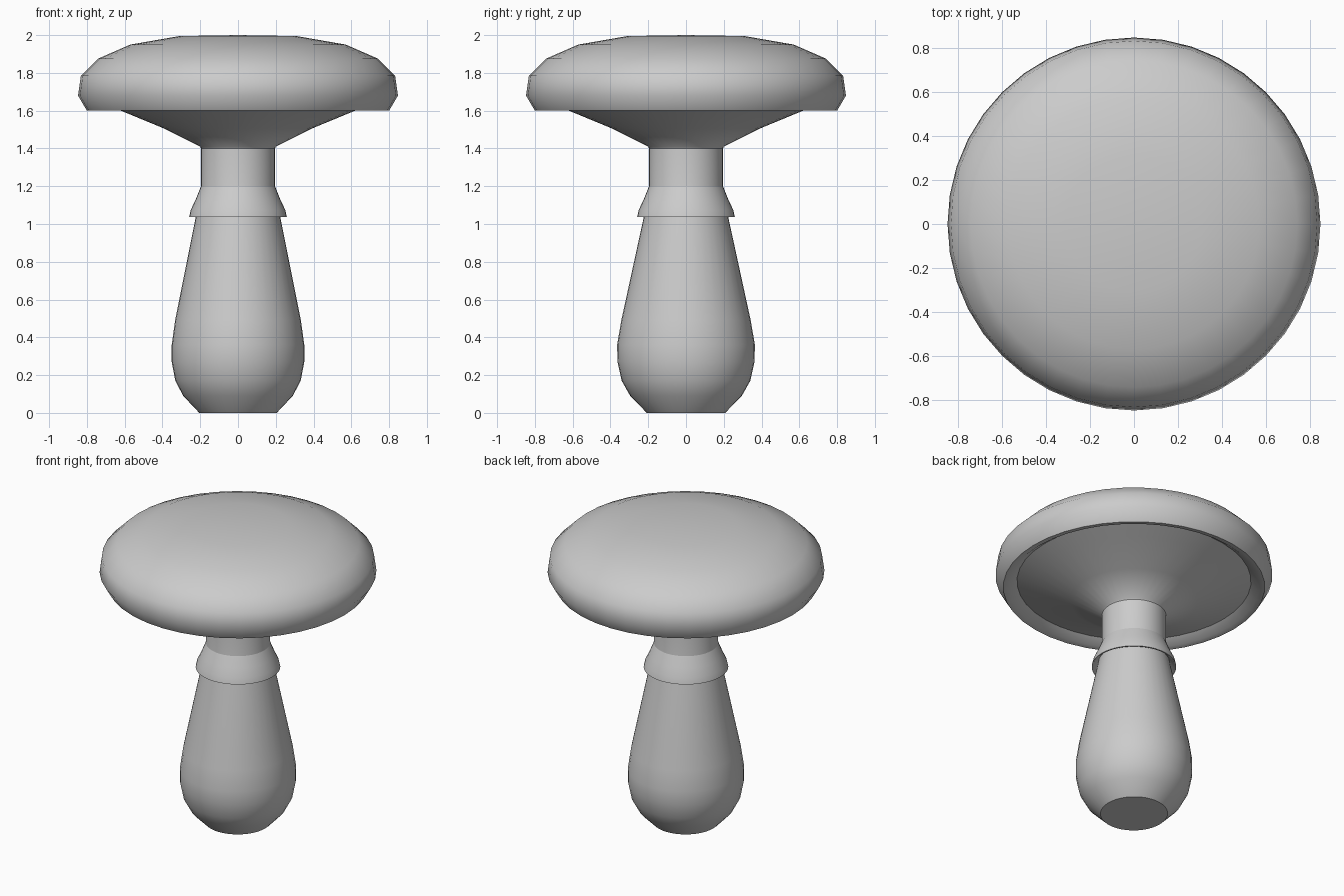
import bpy, math

if "Cube" in bpy.data.objects:
    bpy.data.objects.remove(bpy.data.objects["Cube"])

SEG = 40


def lathe(name, profile, y_stretch=None, angle=50):
    """Revolve an (r, z) profile around z; r = 0 makes a pole."""
    verts, rings, faces = [], [], []
    for r, z in profile:
        if r == 0:
            rings.append([len(verts)] * SEG)
            verts.append((0, 0, z))
            continue
        rings.append(list(range(len(verts), len(verts) + SEG)))
        sy = y_stretch(z) if y_stretch else 1.0
        for i in range(SEG):
            a = 2 * math.pi * i / SEG
            verts.append((r * math.cos(a), r * sy * math.sin(a), z))
    for lo, hi in zip(rings, rings[1:]):
        for i in range(SEG):
            j = (i + 1) % SEG
            quad = dict.fromkeys((lo[i], lo[j], hi[j], hi[i]))
            faces.append(list(quad))
    mesh = bpy.data.meshes.new(name)
    mesh.from_pydata(verts, [], faces)
    obj = bpy.data.objects.new(name, mesh)
    bpy.context.collection.objects.link(obj)
    bpy.ops.object.select_all(action='DESELECT')
    obj.select_set(True)
    bpy.context.view_layer.objects.active = obj
    bpy.ops.object.shade_smooth_by_angle(angle=math.radians(angle))
    return obj


# Stem: flat foot, bulging base (slightly wider in y), tapering to the neck
lathe("stem", [(0, 0), (0.205, 0), (0.29, 0.09), (0.332, 0.17), (0.351, 0.27),
               (0.351, 0.36), (0.333, 0.49), (0.225, 1.03), (0.196, 1.19),
               (0.196, 1.45), (0, 1.45)],
      lambda z: 1 + 0.04 * max(0, 1 - abs(z - 0.35) / 0.5), angle=40)

# Skirt ring: thin flared collar, open underneath
lathe("skirt_ring", [(0.215, 1.07), (0.25, 1.036), (0.259, 1.036), (0.25, 1.075),
                     (0.224, 1.13), (0.2, 1.19), (0.19, 1.21)])

# Gills: shallow flaring cone under the cap
lathe("gills", [(0.19, 1.385), (0.2, 1.41), (0.39, 1.505), (0.62, 1.6),
                (0.74, 1.65)])

# Cap: rounded dome with a rolled lip turning in to the gills
lathe("cap", [(0.68, 1.66), (0.72, 1.638), (0.765, 1.605), (0.8, 1.6),
              (0.847, 1.68), (0.832, 1.785), (0.742, 1.875), (0.57, 1.95),
              (0.31, 1.995), (0, 2.0)])
